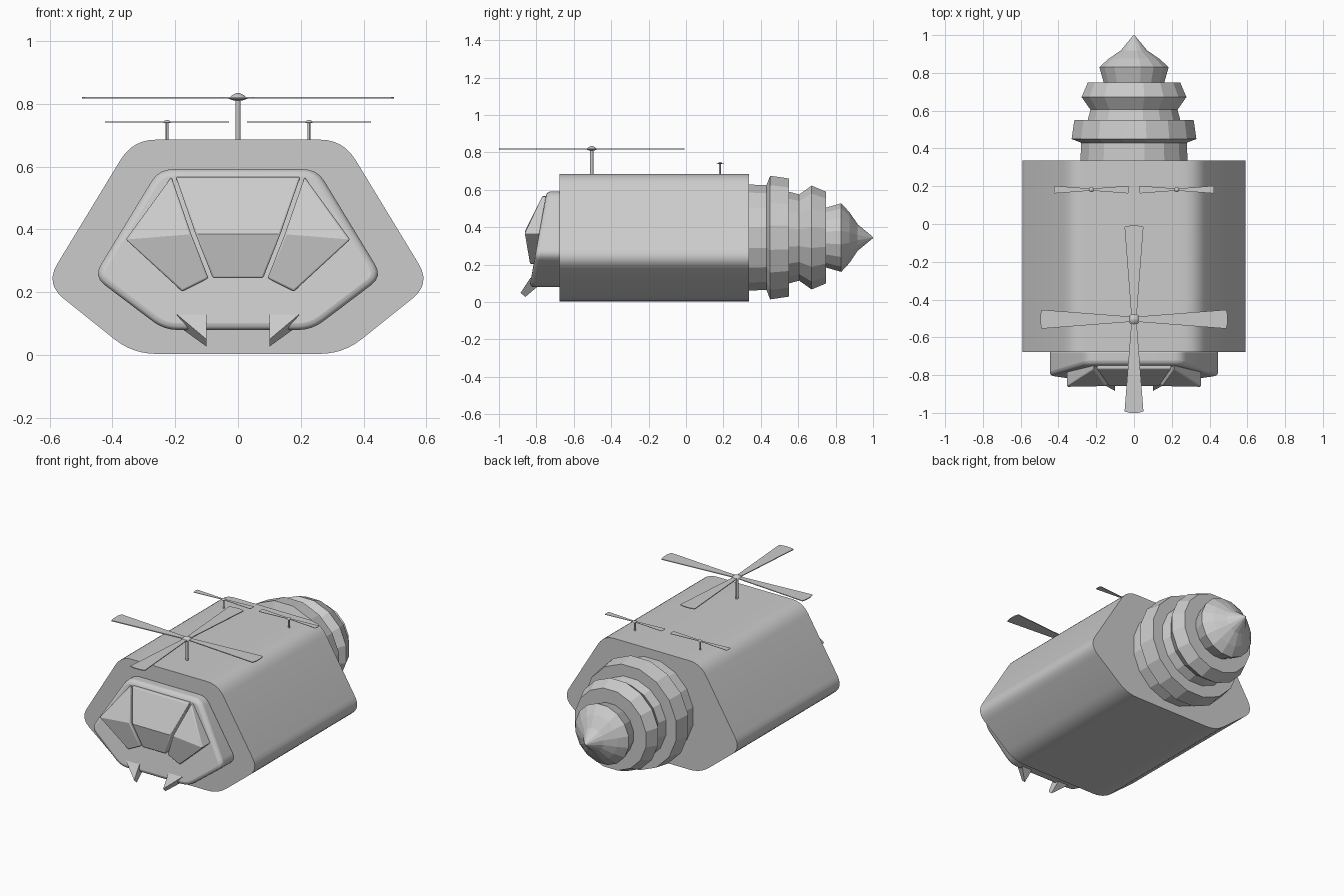
import bpy, bmesh, math
from mathutils import Vector

if "Cube" in bpy.data.objects:
    bpy.data.objects.remove(bpy.data.objects["Cube"])

grey = bpy.data.materials.new("plain grey")
grey.diffuse_color = (0.6, 0.6, 0.6, 1)
grey.use_nodes = True
grey.node_tree.nodes["Principled BSDF"].inputs["Base Color"].default_value = grey.diffuse_color


def make(name, verts, faces, bevel=0, smooth=False):
    """Mesh object with consistent normals, optional bevel and smooth shading."""
    me = bpy.data.meshes.new(name)
    me.from_pydata([tuple(v) for v in verts], [], faces)
    bm = bmesh.new()
    bm.from_mesh(me)
    bmesh.ops.recalc_face_normals(bm, faces=bm.faces)
    bm.to_mesh(me)
    bm.free()
    me.materials.append(grey)
    ob = bpy.data.objects.new(name, me)
    bpy.context.collection.objects.link(ob)
    if bevel:
        m = ob.modifiers.new("edge", "BEVEL")
        m.width, m.segments, m.limit_method = bevel, 3, "ANGLE"
        m.angle_limit = math.radians(40)
    if smooth:
        bpy.ops.object.select_all(action="DESELECT")
        ob.select_set(True)
        bpy.context.view_layer.objects.active = ob
        bpy.ops.object.shade_smooth_by_angle(angle=math.radians(30))
    return ob


def loft(name, front, back, **kw):
    """Solid between two matching outlines."""
    n = len(front)
    faces = [tuple(range(n)), tuple(range(2 * n - 1, n - 1, -1))]
    faces += [(i, (i + 1) % n, n + (i + 1) % n, n + i) for i in range(n)]
    return make(name, list(front) + list(back), faces, **kw)


def rounded(half, cut, steps=6):
    """Mirror a right-hand outline (top to bottom) and round its corners."""
    pts = [Vector(p) for p in half] + [Vector((-x, z)) for x, z in reversed(half)]
    out = []
    for i, p in enumerate(pts):
        a = p + (pts[i - 1] - p).normalized() * cut
        b = p + (pts[(i + 1) % len(pts)] - p).normalized() * cut
        for k in range(steps + 1):
            t = k / steps
            out.append(a * (1 - t) ** 2 + p * 2 * t * (1 - t) + b * t * t)
    return out


def lathe(name, profile, sides, place, smooth=False):
    """Revolve (along, radius) points; place maps (u, v, along) into the scene."""
    verts, faces = [], []
    for h, r in profile:
        for k in range(sides):
            a = 2 * math.pi * (k + 0.5) / sides
            verts.append(place(r * math.cos(a), r * math.sin(a), h))
    for j in range(len(profile) - 1):
        for k in range(sides):
            k2 = (k + 1) % sides
            faces.append((j * sides + k, j * sides + k2,
                          (j + 1) * sides + k2, (j + 1) * sides + k))
    faces.append(tuple(range(sides)))
    faces.append(tuple(range((len(profile) - 1) * sides, len(profile) * sides)))
    return make(name, verts, faces, smooth=smooth)


# Hull: six-sided prism with rounded long edges
outline = rounded([(0.335, 0.686), (0.614, 0.227), (0.335, 0.004)], 0.075)
loft("hull", [(p.x, -0.677, p.y) for p in outline],
     [(p.x, 0.336, p.y) for p in outline], smooth=True)

# Nose: smaller plate with a leaning front
outline = rounded([(0.252, 0.592), (0.46, 0.25), (0.235, 0.08)], 0.045, 4)
loft("nose", [(p.x, -0.745 - 0.18 * (0.59 - p.y), p.y) for p in outline],
     [(p.x, -0.66, p.y) for p in outline], bevel=0.022, smooth=True)

# Windscreen: centre pane and two side panes, each bent at mid height
gap = 0.007


def pane(name, pts, fronts):
    n = len(pts)
    verts = list(pts) + [(x, -0.70, z) for x, y, z in pts]
    rim = fronts[0]
    faces = fronts[1:] + [tuple(i + n for i in rim)]
    faces += [(a, b, b + n, a + n) for a, b in zip(rim, rim[1:] + rim[:1])]
    return make(name, verts, faces, bevel=0.006, smooth=True)


top, mid, low = (0.205, -0.768, 0.567), (0.142, -0.858, 0.385), (0.087, -0.833, 0.245)
right = [(x - gap, y, z) for x, y, z in (top, mid, low)]
left = [(-x, y, z) for x, y, z in reversed(right)]
pane("centre_windscreen", right + left,
     [[0, 1, 2, 3, 4, 5], (0, 1, 4, 5), (1, 2, 3, 4)])
for s, side in ((1, "right"), (-1, "left")):
    pts = [(s * (x + gap), y, z) for x, y, z in (top, mid, low)]
    pts += [(s * 0.178, -0.834, 0.203), (s * 0.357, -0.862, 0.368)]
    pane(side + "_windscreen", pts, [[0, 1, 2, 3, 4], (0, 1, 4), (1, 2, 3, 4)])

    # Tusk: slanted triangular fin under the nose
    tri = [(s * 0.195, -0.832, 0.13), (s * 0.1, -0.832, 0.13), (s * 0.1, -0.884, 0.05)]
    back = [(s * 0.187, -0.785, 0.09), (s * 0.1, -0.785, 0.09), (s * 0.1, -0.86, 0.027)]
    loft(side + "_tusk", tri, back)

# Rear thruster: stepped, faceted rings ending in a point
lathe("thruster", [(0.32, 0.29), (0.43, 0.285), (0.45, 0.337), (0.55, 0.322),
                   (0.55, 0.25), (0.605, 0.235), (0.672, 0.283), (0.748, 0.25),
                   (0.748, 0.163), (0.83, 0.187), (0.875, 0.137), (0.918, 0.072),
                   (1.0, 0.003)], 16, lambda u, v, h: (u, h, 0.345 + v))


def rotor(name, cx, cy, tip_z, span, root, tip, count, mast, hub):
    """Mast, domed hub and flared flat blades."""
    at = lambda u, v, h: (cx + u, cy + v, h)
    lathe(name + "_mast", [(0.68, mast), (tip_z, mast)], 12, at, True)
    lathe(name + "_hub", [(tip_z - hub * 0.25, hub * 0.5), (tip_z - hub * 0.1, hub),
                          (tip_z + hub * 0.3, hub * 0.6), (tip_z + hub * 0.5, hub * 0.15)],
          12, at, True)
    for k in range(count):
        a = 2 * math.pi * k / count
        c, s = math.cos(a), math.sin(a)
        shape = [(hub * 0.6, -root), (span * 0.985, -tip), (span, -tip * 0.4),
                 (span, tip * 0.4), (span * 0.985, tip), (hub * 0.6, root)]
        ring = [(cx + c * u - s * v, cy + s * u + c * v) for u, v in shape]
        t = hub * 0.08
        loft(f"{name}_blade_{k + 1}", [(x, y, tip_z + t) for x, y in ring],
             [(x, y, tip_z - t) for x, y in ring])


# Main rotor in front, two small rotors behind
rotor("main_rotor", 0, -0.504, 0.819, 0.496, 0.014, 0.05, 4, 0.009, 0.031)
for s, side in ((1, "right"), (-1, "left")):
    rotor(side + "_small_rotor", s * 0.226, 0.182, 0.742, 0.198, 0.006, 0.02, 2, 0.0045, 0.014)
